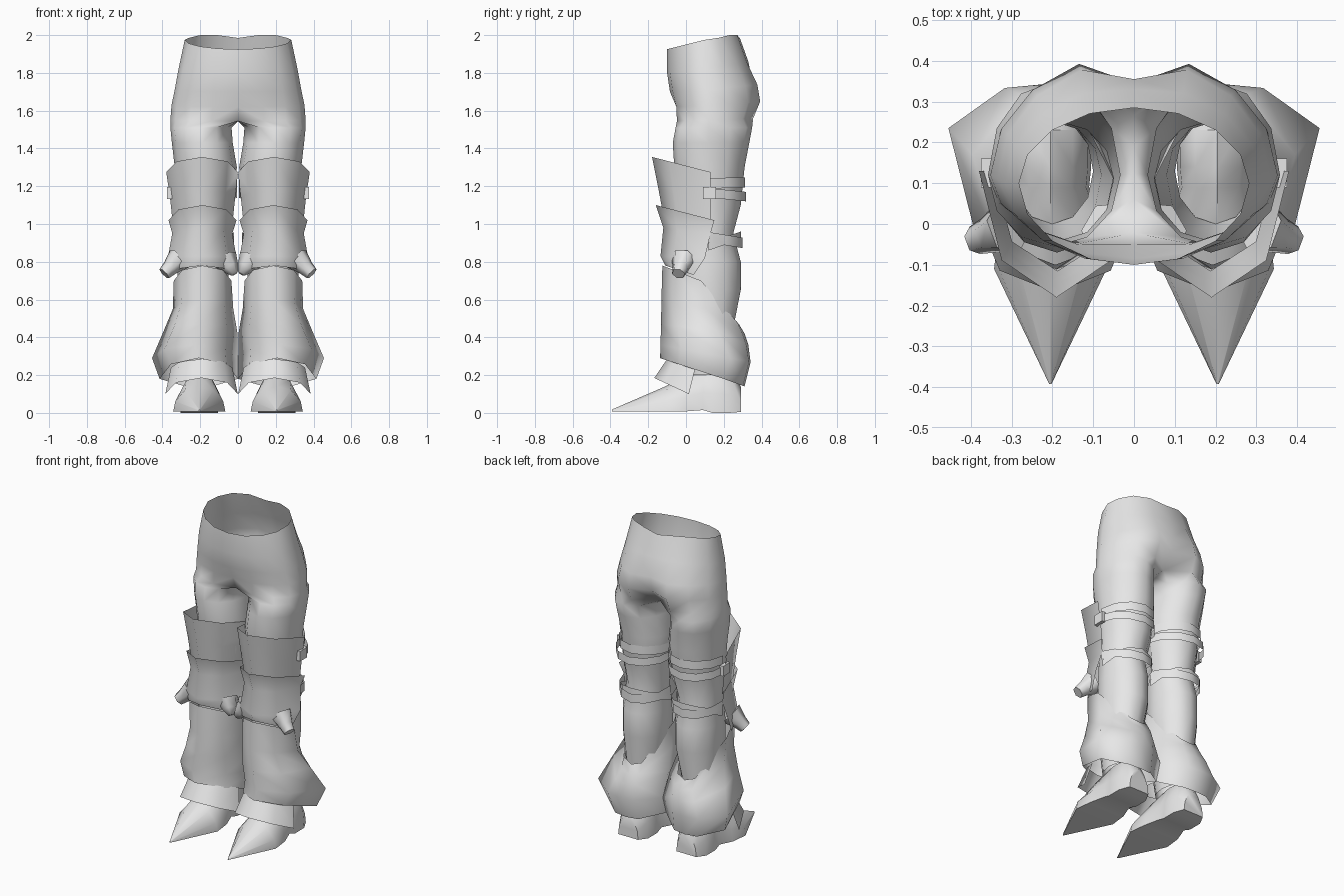
import bpy, math
from mathutils import Vector

if "Cube" in bpy.data.objects:
    bpy.data.objects.remove(bpy.data.objects["Cube"])

grey = bpy.data.materials.new("plain grey")
grey.diffuse_color = (0.8, 0.8, 0.8, 1)
grey.use_nodes = True
grey.node_tree.nodes["Principled BSDF"].inputs["Base Color"].default_value = grey.diffuse_color


def make(name, verts, faces, angle=50):
    """Mesh of the +x half, mirrored to the other leg."""
    me = bpy.data.meshes.new(name)
    me.from_pydata([tuple(v) for v in verts], [], faces)
    me.materials.append(grey)
    ob = bpy.data.objects.new(name, me)
    bpy.context.collection.objects.link(ob)
    bpy.ops.object.select_all(action='DESELECT')
    ob.select_set(True)
    bpy.context.view_layer.objects.active = ob
    bpy.ops.object.mode_set(mode='EDIT')
    bpy.ops.mesh.select_all(action='SELECT')
    bpy.ops.mesh.normals_make_consistent(inside=False)
    bpy.ops.object.mode_set(mode='OBJECT')
    bpy.ops.object.shade_smooth_by_angle(angle=math.radians(angle))
    mod = ob.modifiers.new("mirror", 'MIRROR')
    mod.use_clip = True
    mod.merge_threshold = 0.0005
    return ob


def ring(x0, x1, yf, ym, yb, zf, zm, zb, degs):
    """Uneven oval: separate front, side and back reach and height; 0 degrees is the front."""
    pts = []
    for d in degs:
        a = math.radians(d)
        c, s = math.cos(a), math.sin(a)
        y, z = (yf, zf) if c > 0 else (yb, zb)
        pts.append(Vector(((x0 + x1) / 2 + (x1 - x0) / 2 * s,
                           ym + (y - ym) * abs(c), zm + (z - zm) * abs(c))))
    return pts


def bridge(a, b, n, closed):
    return [(a + i, a + (i + 1) % n, b + (i + 1) % n, b + i)
            for i in range(n if closed else n - 1)]


def loft(name, rings, closed=True, caps=False, angle=50):
    n = len(rings[0])
    verts = [p for r in rings for p in r]
    faces = []
    for k in range(len(rings) - 1):
        faces += bridge(k * n, (k + 1) * n, n, closed)
    if caps:
        faces += [tuple(range(n)), tuple(range(len(verts) - n, len(verts)))]
    return make(name, verts, faces, angle)


def arc(a, b, n):
    return [a + (b - a) * i / (n - 1) for i in range(n)]


# trousers: half rings round the hips, then a bridge under the crotch into full leg rings
hips = [  # side, front y, mid y, back y, front z, side z, back z, front dent, back dent
    (.282, -.10, .10, .285, 1.925, 1.975, 2.002, 0, 0),
    (.315, -.10, .10, .34, 1.80, 1.82, 1.86, 0, .01),
    (.335, -.085, .11, .40, 1.70, 1.71, 1.74, 0, .045),
    (.352, -.065, .12, .415, 1.62, 1.63, 1.65, .015, .07),
    (.358, -.062, .12, .375, 1.545, 1.55, 1.56, .04, .11),
]
verts, faces = [], []
for x, yf, ym, yb, zf, zm, zb, df, db in hips:
    row = ring(-x, x, yf, ym, yb, zf, zm, zb, arc(0, 180, 9))
    row[0].x = row[8].x = 0
    row[0].y += df
    row[8].y -= db
    verts += row
verts[8].z = 1.985
verts[7].z = verts[6].z = 2.0
for k in range(4):
    faces += bridge(k * 9, k * 9 + 9, 9, False)
verts += [Vector((0, y, 1.545)) for y in (.19, .125, .06)]
legs = [
    (.034, .358, -.055, .12, .35, 1.51),
    (.028, .35, -.07, .12, .335, 1.43),
    (.006, .335, -.062, .12, .31, 1.30),
    (.025, .32, -.05, .12, .29, 1.10),
    (.05, .31, -.04, .11, .25, .95),
    (.05, .32, -.05, .12, .29, .80),
    (.05, .32, -.05, .12, .29, .65),
    (.08, .31, -.04, .12, .25, .45),
    (.10, .30, 0, .13, .26, .20),
]
start = 36
for x0, x1, yf, ym, yb, z in legs:
    verts += ring(x0, x1, yf, ym, yb, z, z, z, [-30 + 30 * i for i in range(12)])
    faces += bridge(start, start + 12, 12, True)
    start += 12
make("trousers", verts, faces, 80)

# flared plate above the knee, with a shallow ridge down the middle
front = arc(-90, 90, 5)
loft("thigh_guard", [
    ring(0, .38, -.18, .13, 0, 1.355, 1.275, 0, front),
    ring(.015, .36, -.145, .13, 0, 1.18, 1.14, 0, front),
    ring(.03, .345, -.115, .13, 0, 1.02, 1.0, 0, front)], closed=False, angle=85)

# knee plate
loft("knee_guard", [
    ring(.008, .368, -.16, .15, 0, 1.10, 1.02, 0, front),
    ring(.03, .348, -.12, .13, 0, .98, .95, 0, front),
    ring(.008, .372, -.135, .10, 0, .83, .82, 0, front),
    ring(.03, .35, -.11, .04, 0, .78, .73, 0, front)], closed=False, angle=85)

# blunt horns at both lower corners of the knee plate
for name, base, tip in (("outer_horn", (.31, -.01, .815), (.39, -.04, .737)),
                        ("inner_horn", (.07, -.01, .815), (.018, -.04, .737))):
    p, q = Vector(base), Vector(tip)
    rot = (q - p).to_track_quat('Z', 'Y')
    rows = []
    for t, r in ((0, .07), (.6, .045), (1, .036 if base[0] > .2 else .02)):
        rows.append([p.lerp(q, t) + rot @ Vector((r * math.cos(i * math.pi / 3),
                     r * math.sin(i * math.pi / 3), 0)) for i in range(6)])
    loft(name, rows, caps=True, angle=65)

# straps round the back of the knee
back = arc(90, 270, 7)
for name, x0, x1, yb, zs, zb, h in (
        ("upper_strap", .006, .345, .312, 1.215, 1.22, .055),
        ("middle_strap", .004, .365, .318, 1.165, 1.145, .05),
        ("lower_strap", .02, .345, .30, .93, .90, .055),
        ("crossed_strap", .022, .34, .29, .88, .94, .04)):
    loft(name, [ring(x0, x1, .02, .12, yb, zs + s, zs + s, zb + s, back)
                for s in (h / 2, -h / 2)], closed=False)

# buckle on the outer side
bx, by, bz = .362, .125, 1.165
rows = [[Vector((bx + dx, by + sy * .035, bz + sz * .032))
         for sy, sz in ((-1, -1), (1, -1), (1, 1), (-1, 1))] for dx in (-.012, .013)]
loft("buckle", rows, caps=True, angle=30)

# flared shin guard, cut low behind the calf, with sharp side corners
full = [0, 45, 90, 157, 180, 203, 270, 315]
loft("shin_guard", [
    ring(.035, .34, -.125, .08, .28, .78, .70, .47, full),
    ring(.025, .345, -.13, .11, .31, .60, .55, .42, full),
    ring(.004, .395, -.132, .17, .33, .47, .43, .36, full),
    ring(.001, .455, -.135, .235, .342, .36, .29, .27, full),
    ring(.001, .415, -.137, .20, .31, .29, .18, .14, full)], angle=75)

# flared collar over the instep
loft("ankle_collar", [
    ring(.03, .355, -.10, .05, 0, .285, .24, 0, front),
    ring(.001, .385, -.168, .015, 0, .185, .10, 0, front)], closed=False, angle=60)

# pointed shoe
outline = ((-1, 0), (-.92, .4), (-.55, .85), (0, 1), (.55, .85), (.92, .4), (1, 0))
shoe = [  # y, half width, bottom, top
    (-.392, .003, .008, .018), (-.11, .138, .008, .14), (0, .125, .008, .20),
    (.09, .095, .015, .25), (.14, .10, 0, .26), (.23, .10, 0, .25), (.29, .07, .005, .14)]
loft("shoe", [[Vector((.205 + w * u, y, b + (t - b) * v)) for u, v in outline]
              for y, w, b, t in shoe], caps=True, angle=45)
